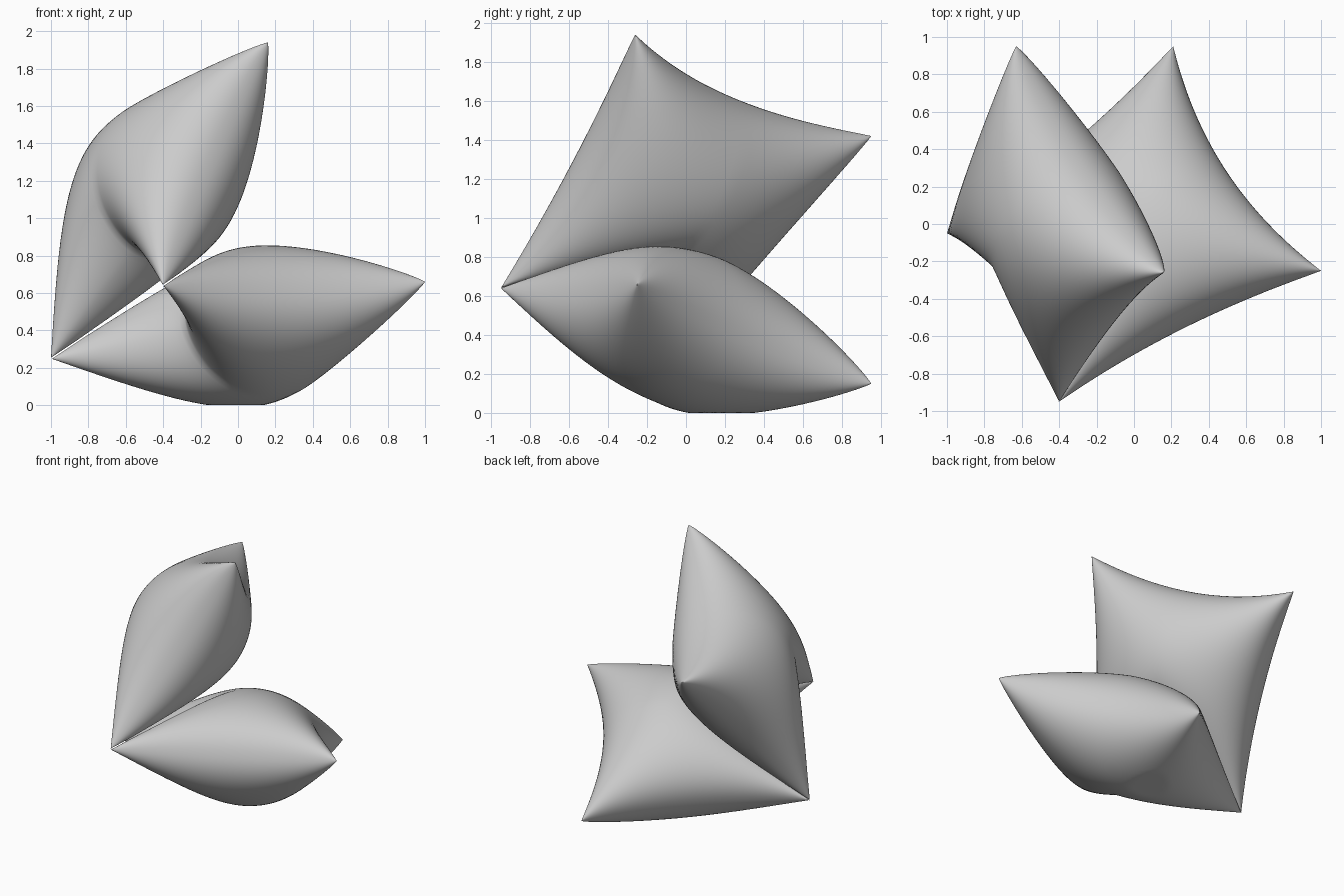
import bpy, bmesh, math
from mathutils import Vector

if "Cube" in bpy.data.objects:
    bpy.data.objects.remove(bpy.data.objects["Cube"])

N = 56        # grid cells per side
HALF = 0.40   # half thickness at the crown

# the two cushions meet at these two corners
C = Vector((-0.40, -0.95, 0.64))
D = Vector((-1.00, -0.05, 0.25))
ALONG = (C - D).normalized()
HINGE = (C + D) / 2

FREE_EDGES = {
    "lower_cushion": (Vector((0.21, 0.95, 0.15)), Vector((1.00, -0.25, 0.66))),
    "upper_cushion": (Vector((-0.63, 0.95, 1.42)), Vector((0.16, -0.26, 1.94))),
}


def outward(name):
    a, b = FREE_EDGES[name]
    return ((a + b) / 2 - HINGE).normalized()


# plane halfway between the cushions, where they press on each other
SPLIT = (outward("upper_cushion") - outward("lower_cushion")).normalized()


def cushion(name, away):
    """Puffed cushion: C-D is the buckled hinge edge, a-b the free edge."""
    a, b = FREE_EDGES[name]
    out = outward(name)
    normal = out.cross(ALONG).normalized()
    bm = bmesh.new()

    def point(i, j, side):
        u = math.sin(math.pi / 2 * (2 * i / N - 1))
        v = math.sin(math.pi / 2 * (2 * j / N - 1))
        s, t = (1 + u) / 2, (1 + v) / 2
        p = (D * (1 - t) + C * t) * (1 - s) + (a * (1 - t) + b * t) * s
        # inward bows of the hinge, free and side edges
        p += out * 0.5 * (1 - abs(v) ** 1.25) * (1 - s) ** 1.4
        p -= out * 0.13 * (1 - v * v) * s
        p -= ALONG * 0.08 * v * (1 - u * u)
        # puffed thickness, tapering a little more gently towards the hinge
        puff = (max(0, 1 - u) ** 0.45 * max(0, 1 + u) ** 0.55
                * max(0, 1 - v * v) ** 0.45)
        p += normal * side * HALF * puff
        # pressed flat against the other cushion
        gap = (p - HINGE).dot(SPLIT) * away
        if gap < 0.004:
            p += SPLIT * away * (0.004 - gap)
        p.z = max(p.z, 0.0)                          # rests on the ground
        return p

    for side in (1, -1):
        g = [[bm.verts.new(point(i, j, side)) for j in range(N + 1)]
             for i in range(N + 1)]
        for i in range(N):
            for j in range(N):
                q = [g[i][j], g[i + 1][j], g[i + 1][j + 1], g[i][j + 1]]
                bm.faces.new(q if side > 0 else q[::-1])
    # sew the two sheets together along the seam
    bmesh.ops.remove_doubles(bm, verts=bm.verts, dist=0.0003)
    bmesh.ops.recalc_face_normals(bm, faces=bm.faces)
    for f in bm.faces:
        f.smooth = True
    me = bpy.data.meshes.new(name)
    bm.to_mesh(me)
    bm.free()
    bpy.context.collection.objects.link(bpy.data.objects.new(name, me))


cushion("lower_cushion", -1)
cushion("upper_cushion", 1)
